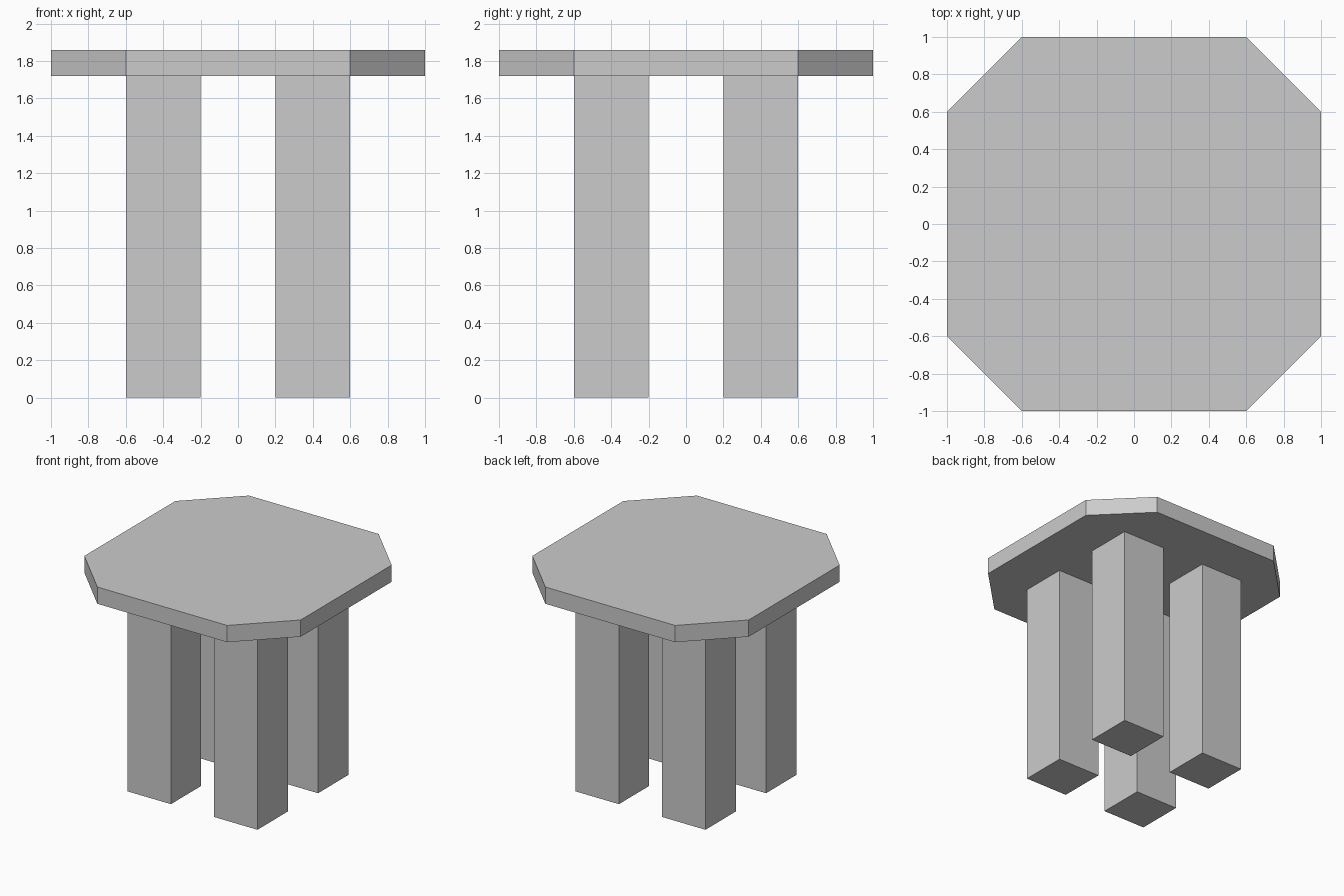
import bpy
import bmesh

if "Cube" in bpy.data.objects:
    bpy.data.objects.remove(bpy.data.objects["Cube"])

LEG_HEIGHT = 1.72
TOP_HEIGHT = 1.86


def prism(name, outline, z0, z1):
    """Extrude a flat outline from z0 up to z1."""
    bm = bmesh.new()
    face = bm.faces.new([bm.verts.new((x, y, z0)) for x, y in outline])
    extruded = bmesh.ops.extrude_face_region(bm, geom=[face], use_keep_orig=True)
    verts = [v for v in extruded["geom"] if isinstance(v, bmesh.types.BMVert)]
    bmesh.ops.translate(bm, verts=verts, vec=(0, 0, z1 - z0))
    bmesh.ops.recalc_face_normals(bm, faces=bm.faces)
    mesh = bpy.data.meshes.new(name)
    bm.to_mesh(mesh)
    bm.free()
    obj = bpy.data.objects.new(name, mesh)
    bpy.context.collection.objects.link(obj)
    return obj


# Table top: square slab with cut corners
a, b = 1.0, 0.6
prism("table_top", [(b, -a), (a, -b), (a, b), (b, a),
                    (-b, a), (-a, b), (-a, -b), (-b, -a)], LEG_HEIGHT, TOP_HEIGHT)

# Four square legs
for y_name, sy in (("front", -1), ("back", 1)):
    for x_name, sx in (("left", -1), ("right", 1)):
        cx, cy, h = 0.4 * sx, 0.4 * sy, 0.2
        prism(f"{y_name}_{x_name}_leg",
              [(cx - h, cy - h), (cx + h, cy - h), (cx + h, cy + h), (cx - h, cy + h)],
              0, LEG_HEIGHT)
